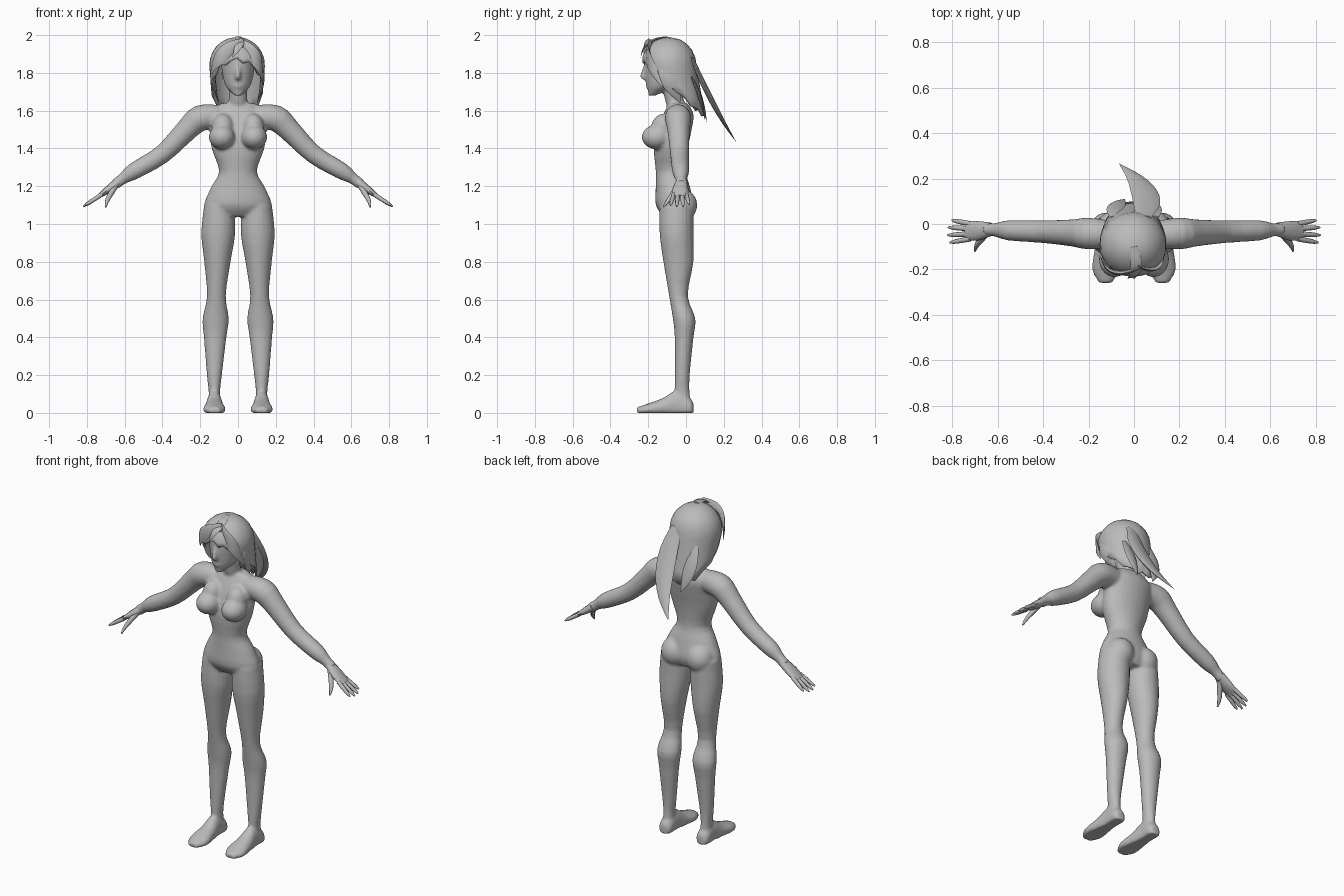
import bpy, bmesh, math
from mathutils import Vector, Matrix

cube = bpy.data.objects.get("Cube")
if cube:
    bpy.data.objects.remove(cube, do_unlink=True)

X, Y, Z = Vector((1, 0, 0)), Vector((0, 1, 0)), Vector((0, 0, 1))

grey = bpy.data.materials.new("plain grey")
grey.use_nodes = True
colour = (0.5, 0.5, 0.5, 1)
grey.diffuse_color = colour
grey.node_tree.nodes["Principled BSDF"].inputs["Base Color"].default_value = colour


def smooth_sections(sections, steps=3):
    """Resample a list of sections along a flowing curve through them."""
    rows = [Vector(s) for s in sections]
    result = []
    for i in range(len(rows) - 1):
        start, end = rows[i], rows[i + 1]
        leave = (end - rows[max(i - 1, 0)]) / 2
        arrive = (rows[min(i + 2, len(rows) - 1)] - start) / 2
        for step in range(steps):
            t = step / steps
            ease = t * t * (3 - 2 * t)
            result.append(start.lerp(end, ease) + leave * t * (1 - t) ** 2
                          - arrive * t * t * (1 - t))
    return result + [rows[-1]]


def tube(bm, sections, ref=Y, axis=None, sides=20, mirror=1, floor=False):
    """Loft ellipses given as x, y, z, half size across, half size along ref."""
    rows = smooth_sections(sections)
    points = [Vector((row[0] * mirror, row[1], row[2])) for row in rows]
    rings = []
    for i, row in enumerate(rows):
        ahead, behind = points[min(i + 1, len(points) - 1)], points[max(i - 1, 0)]
        tangent = axis or (ahead - behind).normalized()
        across = tangent.cross(ref).normalized()
        along = across.cross(tangent).normalized()
        ring = []
        for k in range(sides):
            a = math.tau * k / sides
            p = points[i] + across * row[3] * math.cos(a) + along * row[4] * math.sin(a)
            if floor:
                p.z = max(p.z, 0)
            ring.append(bm.verts.new(p))
        rings.append(ring)
    for low, high in zip(rings, rings[1:]):
        for k in range(sides):
            bm.faces.new((low[k], low[k - 1], high[k - 1], high[k]))
    bm.faces.new(rings[0])
    bm.faces.new(rings[-1])


def ball(bm, centre, size):
    matrix = Matrix.Translation(centre) @ Matrix.Diagonal((*size, 1))
    bmesh.ops.create_uvsphere(bm, u_segments=20, v_segments=12, radius=1, matrix=matrix)


def finish(bm, name, angle):
    bmesh.ops.recalc_face_normals(bm, faces=bm.faces[:])
    mesh = bpy.data.meshes.new(name)
    bm.to_mesh(mesh)
    bm.free()
    mesh.materials.append(grey)
    ob = bpy.data.objects.new(name, mesh)
    bpy.context.collection.objects.link(ob)
    bpy.ops.object.select_all(action="DESELECT")
    ob.select_set(True)
    bpy.context.view_layer.objects.active = ob
    bpy.ops.object.shade_smooth_by_angle(angle=math.radians(angle))
    return ob


# Profiles: height, depth position, half width, half depth
torso = [(1.64, -.04, .09, .05), (1.58, -.04, .15, .08), (1.5, -.06, .15, .09),
         (1.4, -.08, .14, .09), (1.28, -.08, .1, .08), (1.2, -.07, .14, .09),
         (1.1, -.06, .18, .1), (1.04, -.05, .15, .07)]
head = [(1.68, -.18, .02, .02), (1.7, -.16, .04, .04), (1.74, -.13, .07, .08),
        (1.84, -.1, .09, .12), (1.92, -.09, .09, .12), (1.97, -.09, .04, .05)]
leg = [(1.1, -.05, .08, .09), (.95, -.05, .09, .09), (.8, -.04, .07, .08),
       (.62, -.04, .05, .05), (.5, -.01, .07, .06), (.4, -.01, .06, .05),
       (.2, -.02, .04, .04), (.1, -.02, .03, .04), (.03, -.01, .04, .04)]

# Foot: depth position, half width, height; arm: sideways position, height, radius
foot = [(.04, .02, .05), (.02, .04, .08), (-.05, .04, .12), (-.12, .05, .08),
        (-.2, .06, .05), (-.26, .03, .03)]
arm = [(.1, 1.57, .06), (.2, 1.56, .07), (.27, 1.5, .06), (.4, 1.37, .05),
       (.55, 1.28, .045), (.61, 1.24, .03), (.65, 1.21, .03)]

# Body: overlapping volumes fused into one smooth skin
body = bmesh.new()
tube(body, [(0, y, z, wide, deep) for z, y, wide, deep in torso], axis=-Z, sides=28)
tube(body, [(0, y, z, wide, deep) for z, y, wide, deep in head], axis=Z, sides=24)
tube(body, [(0, -.03, 1.58, .06, .05), (0, -.06, 1.65, .05, .05), (0, -.08, 1.77, .05, .05)], axis=Z)

# Nose and lips
tube(body, [(0, -.21, 1.85, .01, .01), (0, -.226, 1.78, .014, .018), (0, -.21, 1.76, .01, .01)], axis=-Z)
ball(body, (0, -.2, 1.73), (.025, .015, .01))

for side in (1, -1):
    tube(body, [(min(.125, .1 + .03 * (1.1 - z)), y, z, wide, deep) for z, y, wide, deep in leg],
         axis=-Z, mirror=side)
    tube(body, [(.125, y, tall * .35, tall * .65, wide) for y, wide, tall in foot],
         ref=X, axis=-Y, mirror=side, floor=True)
    tube(body, [(x, -.05 + .04 * x, z, radius, radius) for x, z, radius in arm], mirror=side)
    ball(body, (side * .085, -.02, 1.1), (.08, .08, .085))       # buttock
    ball(body, (side * .085, -.155, 1.46), (.07, .08, .065))     # breast
    ball(body, (side * .08, -.115, 1.51), (.06, .07, .075))      # upper breast

skin = finish(body, "body", 180)
remesh = skin.modifiers.new("fuse", "REMESH")
remesh.mode = "VOXEL"
remesh.voxel_size = .008
remesh.use_smooth_shade = True
soften = skin.modifiers.new("soften", "SMOOTH")
soften.factor = .5
soften.iterations = 8

# Hands: palm, four fingers and a thumb
for side, name in ((1, "left_hand"), (-1, "right_hand")):
    hand = bmesh.new()
    tube(hand, [(.63, -.023, 1.225, .025, .03), (.69, -.03, 1.18, .02, .043),
                (.74, -.03, 1.145, .01, .04)], sides=12, mirror=side)
    for finger, reach in enumerate((.9, 1, .98, .82)):
        offset = finger - 1.5
        joints = []
        for length, radius in ((0, .012), (.07, .01), (.1, .004)):
            d = length * reach
            joints.append((.72 + d, -.032 + offset * (.022 + d / 8), 1.157 - .65 * d, radius, radius))
        tube(hand, joints, sides=8, mirror=side)
    tube(hand, [(.65, -.04, 1.2, .016, .018), (.69, -.09, 1.13, .012, .012),
                (.7, -.12, 1.09, .004, .004)], sides=8, mirror=side)
    finish(hand, name, 60)

# Hair shell: columns run from the crown to a hem that rises towards the face
hair = bmesh.new()
columns, rows, top, brow = 28, 9, 1.99, 1.84
grid = []
for c in range(columns):
    a = math.tau * c / columns                    # zero is the back of the head
    ragged = math.sin(c * 2.3)
    hem = 1.58 + .29 * ((1 - math.cos(a)) / 2) ** 1.3 + .014 * ragged
    column = []
    for r in range(rows + 1):
        z = top - (top - hem) * (r / rows) ** 1.6
        drop = max(0, brow - z)
        if z > brow:
            size = math.sqrt(max(0, 1 - ((z - brow) / (top - brow)) ** 2))
        else:
            size = 1 - drop * (.5 + .4 * math.cos(a))
        size *= 1 + .012 * ragged * r / rows
        column.append(hair.verts.new((.148 * size * math.sin(a) - .005,
                                      .145 * size * math.cos(a) - .09 + .3 * drop, z)))
    grid.append(column)
for c in range(columns):
    for r in range(rows):
        hair.faces.new((grid[c - 1][r], grid[c][r], grid[c][r + 1], grid[c - 1][r + 1]))
bmesh.ops.remove_doubles(hair, verts=hair.verts[:], dist=.0005)
shell = finish(hair, "hair_shell", 40)
thickness = shell.modifiers.new("thickness", "SOLIDIFY")
thickness.thickness = .01


def lock(name, root, bend, tip, width, ref=X):
    """A flat tapering strand along a curve from root to tip."""
    root, bend, tip = Vector(root), Vector(bend), Vector(tip)
    sections = []
    for step in range(5):
        t = step / 4
        p = root.lerp(bend, t).lerp(bend.lerp(tip, t), t)
        half = width * math.sin(math.pi * (.2 + .8 * t)) + .001
        sections.append((*p, half / 4, half))
    bm = bmesh.new()
    tube(bm, sections, ref=ref, sides=8)
    finish(bm, name, 40)


# Loose locks: long tail, nape tips, swept fringe, crown wisp and face framing
lock("long_hair_tail", (.04, .03, 1.88), (.1, .14, 1.62), (-.065, .265, 1.435), .06)
lock("left_nape_lock", (.09, .03, 1.78), (.09, .09, 1.65), (.06, .1, 1.55), .035)
lock("right_nape_lock", (-.08, .03, 1.8), (-.09, .09, 1.65), (-.04, .11, 1.54), .04)
lock("swept_fringe", (.03, -.19, 1.96), (-.11, -.26, 1.91), (-.15, -.14, 1.78), .04, Z)
lock("left_fringe", (.01, -.18, 1.96), (.12, -.24, 1.9), (.135, -.12, 1.72), .035, Z)
lock("crown_wisp", (0, -.1, 1.99), (.03, -.23, 1.98), (-.03, -.24, 1.88), .025)
for side, name in ((1, "left_side_lock"), (-1, "right_side_lock")):
    lock(name, (side * .125, -.12, 1.84), (side * .14, -.08, 1.74), (side * .1, -.03, 1.64), .045, Y)
